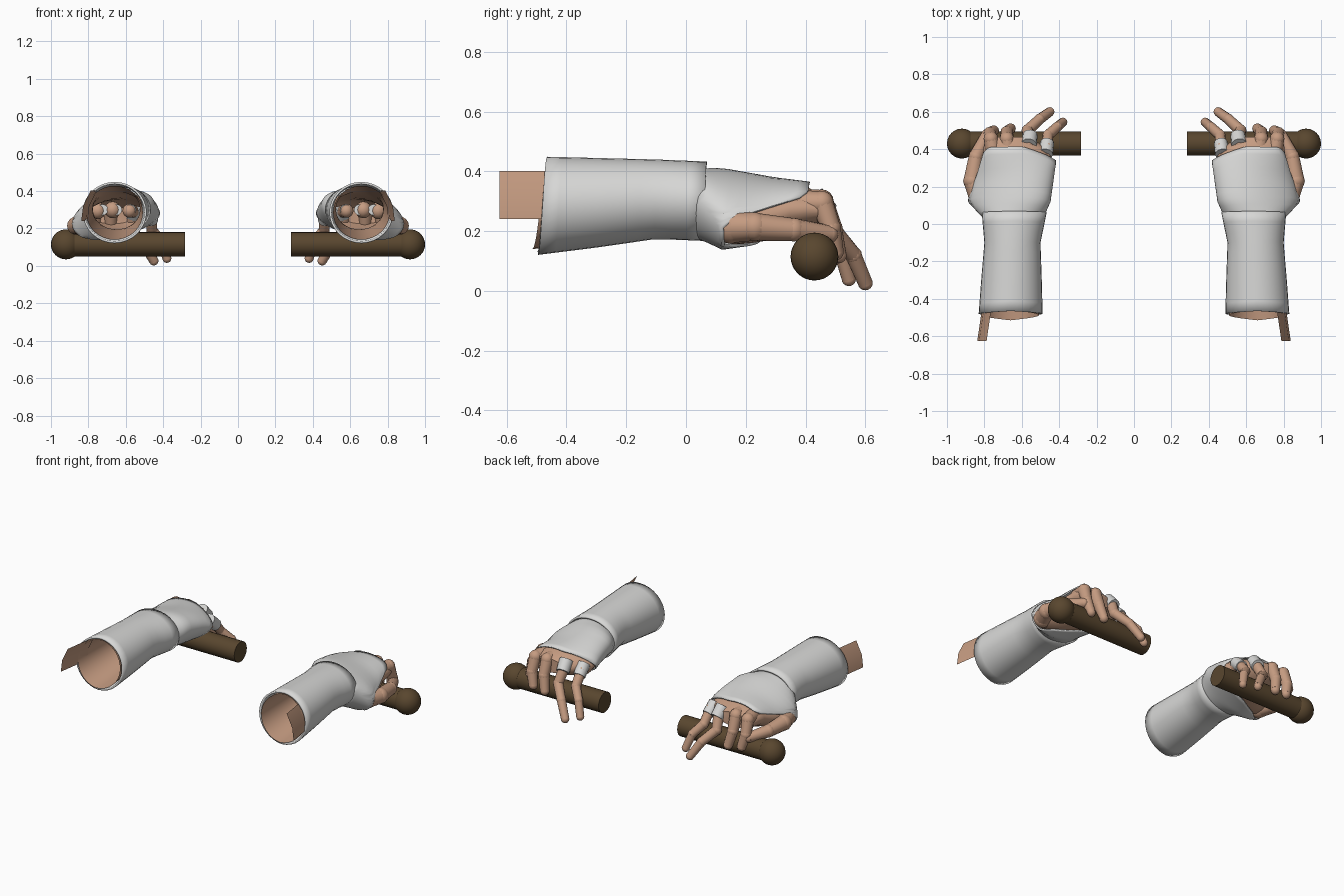
import bpy, bmesh, math
from mathutils import Vector

cube = bpy.data.objects.get("Cube")
if cube:
    bpy.data.objects.remove(cube, do_unlink=True)


def make_material(name, rgb):
    mat = bpy.data.materials.new(name)
    mat.use_nodes = True
    mat.diffuse_color = (*rgb, 1)
    shader = mat.node_tree.nodes["Principled BSDF"]
    shader.inputs["Base Color"].default_value = (*rgb, 1)
    shader.inputs["Roughness"].default_value = 0.8
    return mat


SKIN = make_material("skin", (0.56, 0.33, 0.22))
CLOTH = make_material("white cloth", (0.68, 0.68, 0.67))
WOOD = make_material("dark wood", (0.1, 0.062, 0.028))


def finish(name, bm, mat, thickness=0, angle=50):
    """Turn a bmesh into a smooth object, mirrored to the other side."""
    mesh = bpy.data.meshes.new(name)
    bm.to_mesh(mesh)
    bm.free()
    mesh.materials.append(mat)
    obj = bpy.data.objects.new(name, mesh)
    bpy.context.collection.objects.link(obj)
    bpy.ops.object.select_all(action="DESELECT")
    obj.select_set(True)
    bpy.context.view_layer.objects.active = obj
    bpy.ops.object.shade_smooth_by_angle(angle=math.radians(angle))
    if thickness:
        solid = obj.modifiers.new("thickness", "SOLIDIFY")
        solid.thickness = thickness
        solid.offset = -1
    mirror = obj.modifiers.new("other_side", "MIRROR")
    mirror.use_mirror_merge = False
    return obj


def lerp_table(table, key):
    """Interpolate rows of (key, values...) and return the values."""
    if key <= table[0][0]:
        return table[0][1:]
    for low, high in zip(table, table[1:]):
        if key <= high[0]:
            t = (key - low[0]) / (high[0] - low[0])
            return [a + (b - a) * t for a, b in zip(low[1:], high[1:])]
    return table[-1][1:]


def tube(name, profile, start, end, mat, rows=10, sides=32, thickness=0, cap=False):
    """Loft ellipses along y; start and end give the rim for each angle."""
    bm = bmesh.new()
    grid = []
    for i in range(rows + 1):
        ring = []
        for j in range(sides):
            degrees = -90 + 360 * j / sides
            a = math.radians(degrees)
            first, last = lerp_table(start, degrees)[0], lerp_table(end, degrees)[0]
            y = first + (last - first) * i / rows
            cx, cz, rx, rz, skew = lerp_table(profile, y)
            x = cx + rx * math.cos(a)
            z = cz + rz * math.sin(a) + skew * math.cos(a)
            ring.append(bm.verts.new((x, y, z)))
        grid.append(ring)
    for low, high in zip(grid, grid[1:]):
        for j in range(sides):
            k = (j + 1) % sides
            bm.faces.new((low[j], high[j], high[k], low[k]))
    if cap:
        bm.faces.new(reversed(grid[-1]))
    return finish(name, bm, mat, thickness)


def add_cone(bm, a, b, r1, r2, sides=12):
    a, b = Vector(a), Vector(b)
    turn = (b - a).to_track_quat("Z", "Y").to_matrix().to_4x4()
    turn.translation = (a + b) / 2
    bmesh.ops.create_cone(bm, cap_ends=True, segments=sides, radius1=r1,
                          radius2=r2, depth=(b - a).length, matrix=turn)


def add_ball(bm, centre, radius, sides=12):
    before = set(bm.verts)
    bmesh.ops.create_uvsphere(bm, u_segments=sides, v_segments=sides * 2 // 3, radius=radius)
    bmesh.ops.translate(bm, vec=centre, verts=[v for v in bm.verts if v not in before])


def finger(name, points, radius, tip):
    """Chain of tapered bones with round joints and a blunt tip."""
    bm = bmesh.new()
    count = len(points) - 1
    radii = [radius + (tip - radius) * i / count for i in range(count + 1)]
    for i in range(count):
        add_ball(bm, points[i], radii[i] * 1.04)
        add_cone(bm, points[i], points[i + 1], radii[i], radii[i + 1])
    add_ball(bm, points[-1], tip)
    return finish(name, bm, SKIN)


def band(name, a, b, radius):
    bm = bmesh.new()
    add_cone(bm, a, b, radius, radius * 0.95)
    return finish(name, bm, CLOTH)


# Forearm sleeve with a slanted rear opening
sleeve_shape = [(-0.5, 0.66, 0.285, 0.172, 0.165, 0),
                (-0.3, 0.655, 0.295, 0.162, 0.15, 0),
                (-0.1, 0.65, 0.307, 0.15, 0.133, 0),
                (0.07, 0.64, 0.3, 0.175, 0.133, 0)]
tube("forearm_sleeve", sleeve_shape, [(-90, -0.495), (90, -0.465), (270, -0.495)],
     [(-90, 0.055), (90, 0.07), (270, 0.055)], CLOTH, thickness=0.012)

# Glove, cut away around the thumb
glove_shape = [(0.03, 0.645, 0.295, 0.16, 0.118, 0),
               (0.12, 0.668, 0.275, 0.222, 0.128, -0.05),
               (0.25, 0.64, 0.272, 0.212, 0.113, -0.03),
               (0.34, 0.62, 0.275, 0.205, 0.1, 0),
               (0.42, 0.655, 0.285, 0.16, 0.08, 0)]
glove_rim = [(-90, 0.24), (-60, 0.18), (-45, 0.13), (-5, 0.125), (8, 0.18),
             (22, 0.38), (40, 0.41), (110, 0.415), (150, 0.37), (180, 0.33),
             (225, 0.28), (270, 0.24)]
tube("glove", glove_shape, [(0, 0.03)], glove_rim, CLOTH, sides=48, thickness=0.008)

# Hollow skin of the forearm and hand
arm_shape = [(-0.5, 0.66, 0.285, 0.152, 0.145, 0),
             (-0.1, 0.65, 0.305, 0.125, 0.11, 0),
             (0.06, 0.645, 0.295, 0.135, 0.1, 0),
             (0.14, 0.665, 0.27, 0.2, 0.108, -0.045),
             (0.25, 0.64, 0.265, 0.196, 0.098, -0.03),
             (0.34, 0.62, 0.268, 0.188, 0.088, 0),
             (0.42, 0.645, 0.275, 0.16, 0.07, 0),
             (0.465, 0.67, 0.27, 0.12, 0.045, 0)]
tube("forearm_and_hand", arm_shape, [(-90, -0.515), (90, -0.46), (270, -0.515)],
     [(0, 0.465)], SKIN, rows=16, cap=True)

# Loose strip of skin behind the sleeve
strip = bmesh.new()
edges = [[strip.verts.new((x + out, y, z)) for x, z in ((0.815, 0.24), (0.805, 0.32), (0.765, 0.402))]
         for y, out in ((-0.4, -0.01), (-0.625, 0.023))]
for i in range(2):
    strip.faces.new((edges[0][i], edges[0][i + 1], edges[1][i + 1], edges[1][i]))
finish("forearm_strip", strip, SKIN)

# Fingers and thumb
finger("index_finger", [(0.75, 0.38, 0.295), (0.765, 0.455, 0.295),
                        (0.77, 0.485, 0.21), (0.75, 0.5, 0.13)], 0.043, 0.028)
finger("middle_finger", [(0.67, 0.38, 0.3), (0.68, 0.455, 0.3),
                         (0.68, 0.49, 0.21), (0.66, 0.51, 0.12)], 0.043, 0.028)
finger("ring_finger", [(0.58, 0.37, 0.295), (0.555, 0.45, 0.29),
                       (0.57, 0.5, 0.19), (0.505, 0.56, 0.12), (0.45, 0.6, 0.027)], 0.036, 0.025)
finger("little_finger", [(0.48, 0.33, 0.27), (0.465, 0.41, 0.27),
                         (0.46, 0.475, 0.19), (0.41, 0.52, 0.13), (0.38, 0.545, 0.04)], 0.033, 0.024)
finger("thumb", [(0.83, 0.15, 0.215), (0.865, 0.23, 0.215),
                 (0.845, 0.36, 0.205), (0.785, 0.48, 0.19)], 0.055, 0.03)

# Cloth bands on the outer fingers, and wraps inside the palm
band("ring_finger_band", (0.562, 0.425, 0.315), (0.555, 0.475, 0.26), 0.042)
band("little_finger_band", (0.472, 0.375, 0.295), (0.464, 0.435, 0.24), 0.039)
for i in range(3):
    x = 0.575 + 0.075 * i
    band("palm_wrap", (x, 0.35, 0.3), (x, 0.4, 0.3), 0.03)

# Handle with a round end
handle = bmesh.new()
add_cone(handle, (0.283, 0.43, 0.115), (0.92, 0.43, 0.115), 0.065, 0.065, sides=24)
add_ball(handle, (0.92, 0.43, 0.115), 0.08, sides=24)
finish("handle", handle, WOOD)
